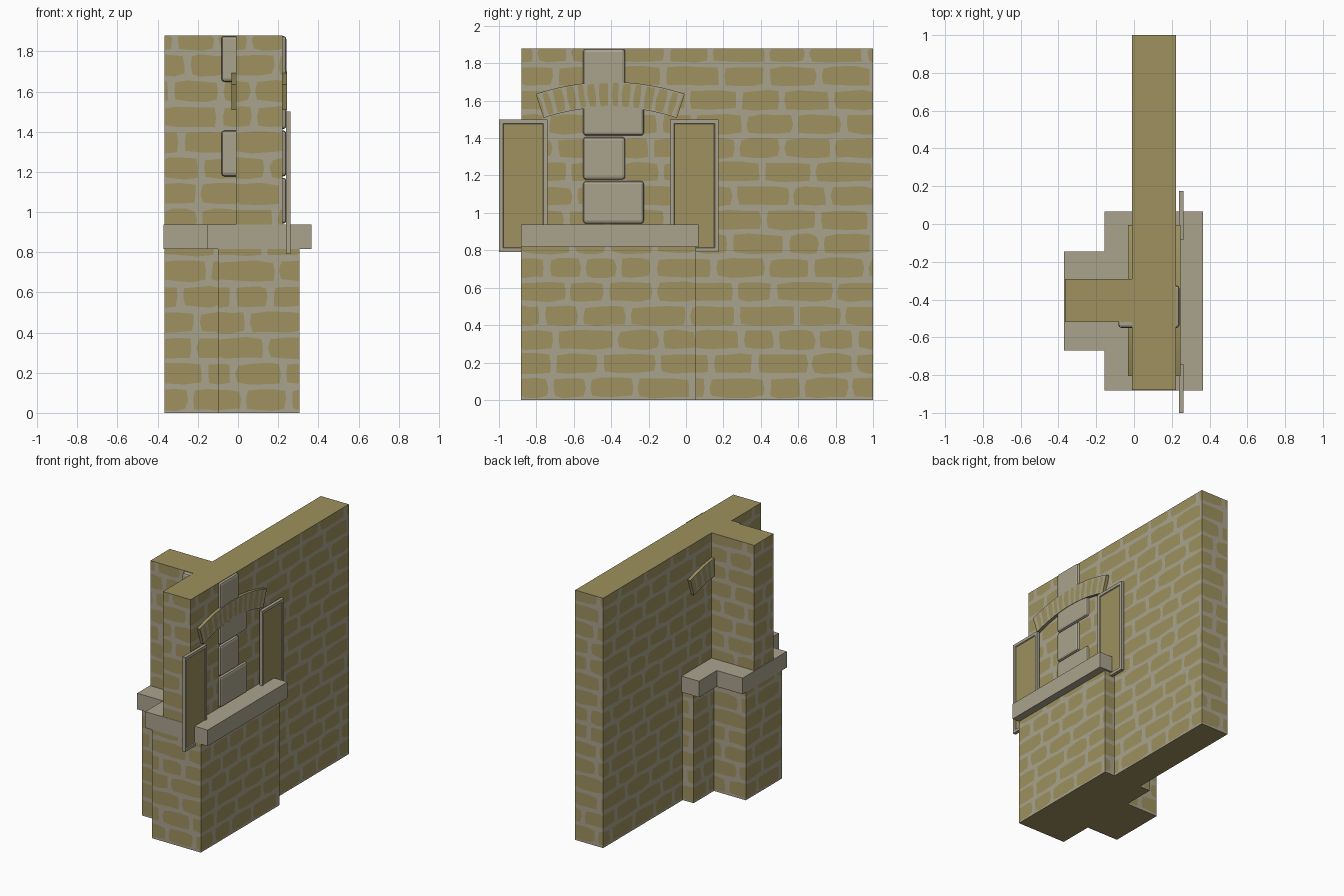
import bpy, bmesh, math, random

if "Cube" in bpy.data.objects:
    bpy.data.objects.remove(bpy.data.objects["Cube"])

random.seed(4)


def material(name, rgb):
    m = bpy.data.materials.new(name)
    m.diffuse_color = (*rgb, 1)
    m.use_nodes = True
    m.node_tree.nodes["Principled BSDF"].inputs["Base Color"].default_value = m.diffuse_color
    return m


MORTAR = material("grey_stone", (0.402, 0.366, 0.270))
BRICK = material("olive_brick", (0.342, 0.283, 0.112))


def finish(bm, name):
    bmesh.ops.remove_doubles(bm, verts=bm.verts, dist=1e-5)
    me = bpy.data.meshes.new(name)
    bm.to_mesh(me)
    bm.free()
    me.materials.append(MORTAR)   # slot 0
    me.materials.append(BRICK)    # slot 1
    ob = bpy.data.objects.new(name, me)
    bpy.context.collection.objects.link(ob)
    return ob


def add_face(bm, pts, mat):
    f = bm.faces.new([bm.verts.new(p) for p in pts])
    f.material_index = mat
    if f.calc_area() < 1e-7:
        bmesh.ops.delete(bm, geom=[f], context='FACES')


RING = [(0, 0), (1/3, 0), (2/3, 0), (1, 0), (1, .5),
        (1, 1), (2/3, 1), (1/3, 1), (0, 1), (0, .5)]


def brick_panel(bm, W, H, rows, lengths, gap_u, gap_v, fn):
    """Tile a W x H panel with uneven bricks cut flush into a mortar face."""
    for v0, v1 in rows:
        u = -random.uniform(0.1, 0.9) * lengths[0]
        while u < W:
            L = random.uniform(*lengths)
            outer, inner = [], []
            for a, b in RING:
                p, q = u + a * L, v0 + b * (v1 - v0)
                corner = a in (0, 1) and b in (0, 1)
                k = 1.5 if corner else 1.0
                du = gap_u * k * ((a == 0) - (a == 1))
                dv = gap_v * k * ((b == 0) - (b == 1))
                j = lambda g: random.uniform(-.4, .4) * g
                outer.append((p, q))
                inner.append((p + du + j(gap_u), q + dv + j(gap_v)))
            clamp = lambda c: fn(min(max(c[0], 0), W), min(max(c[1], 0), H))
            o, i = [clamp(c) for c in outer], [clamp(c) for c in inner]
            n = len(RING)
            for s in range(n):
                t = (s + 1) % n
                add_face(bm, (o[s], o[t], i[t], i[s]), 0)
            add_face(bm, i, 1)
            u += L


def brick_block(name, x0, x1, y0, y1, z0, z1):
    bm = bmesh.new()
    edges = [0.0] + [.13 + .128 * k for k in range(15)]
    rows = [(a - z0, b - z0) for a, b in zip(edges, edges[1:])
            if b > z0 + .005 and a < z1 - .005]
    X, Y, H = x1 - x0, y1 - y0, z1 - z0
    for W, fn in ((Y, lambda u, v: (x1, y0 + u, z0 + v)),
                  (Y, lambda u, v: (x0, y1 - u, z0 + v)),
                  (X, lambda u, v: (x0 + u, y0, z0 + v)),
                  (X, lambda u, v: (x1 - u, y1, z0 + v))):
        brick_panel(bm, W, H, rows, (.18, .33), .014, .013, fn)
    add_face(bm, [(x0, y0, z1), (x1, y0, z1), (x1, y1, z1), (x0, y1, z1)], 1)
    add_face(bm, [(x0, y0, z0), (x0, y1, z0), (x1, y1, z0), (x1, y0, z0)], 1)
    return finish(bm, name)


def box(bm, x0, x1, y0, y1, z0, z1):
    r = bmesh.ops.create_cube(bm, size=1)
    for v in r["verts"]:
        v.co = (x1 if v.co.x > 0 else x0, y1 if v.co.y > 0 else y0,
                z1 if v.co.z > 0 else z0)


# Masonry: long wall, buttress, and their wider plinths
brick_block("wall", -.01, .222, -.88, 1.0, 0, 1.88)
brick_block("buttress", -.365, -.01, -.52, -.29, .93, 1.88)
brick_block("wall_plinth", -.10, .307, -.881, .053, 0, .83)
brick_block("buttress_plinth", -.365, -.10, -.62, -.19, 0, .83)

# Stone ledge: T-shaped slab
plan = [(.365, -.882), (.365, .067), (-.155, .067), (-.155, -.145),
        (-.37, -.145), (-.37, -.67), (-.155, -.67), (-.155, -.882)]
bm = bmesh.new()
base = bm.faces.new([bm.verts.new((x, y, .817)) for x, y in plan])
ext = bmesh.ops.extrude_face_region(bm, geom=[base])
for e in ext["geom"]:
    if isinstance(e, bmesh.types.BMVert):
        e.co.z = .938
bmesh.ops.recalc_face_normals(bm, faces=bm.faces)
finish(bm, "ledge")

# Quoin stones: the same block turned a quarter at each course
for k in range(4):
    bm = bmesh.new()
    x0, y1 = (.015, -.225) if k % 2 == 0 else (-.083, -.325)
    z0 = .942 + k * .2355
    box(bm, x0, .241, -.55, y1, z0, z0 + .2285)
    ob = finish(bm, f"quoin_stone_{k + 1}")
    b = ob.modifiers.new("bevel", 'BEVEL')
    b.width, b.segments = .016, 2

# Segmental brick arch passing through the wall
R0, R1, CY, CZ = 1.128, 1.263, -.405, .437
T = math.radians(18.4)
XF, XB = .245, -.033
W, H = 2 * T * R1, R1 - R0


def polar(x, t, r):
    return (x, CY + r * math.sin(t), CZ + r * math.cos(t))


bm = bmesh.new()
brick_panel(bm, W, H, [(0, H)], (.055, .075), .009, .007,
            lambda u, v: polar(XF, -T + u / R1, R0 + v))
brick_panel(bm, W, H, [(0, H)], (.055, .075), .009, .007,
            lambda u, v: polar(XB, T - u / R1, R0 + v))
N = 20
for s in range(N):
    a, b = -T + 2 * T * s / N, -T + 2 * T * (s + 1) / N
    add_face(bm, [polar(XB, a, R1), polar(XF, a, R1),
                  polar(XF, b, R1), polar(XB, b, R1)], 1)
    add_face(bm, [polar(XB, a, R0), polar(XB, b, R0),
                  polar(XF, b, R0), polar(XF, a, R0)], 1)
add_face(bm, [polar(XB, -T, R0), polar(XF, -T, R0),
              polar(XF, -T, R1), polar(XB, -T, R1)], 1)
add_face(bm, [polar(XF, T, R0), polar(XB, T, R0),
              polar(XB, T, R1), polar(XF, T, R1)], 1)
finish(bm, "arch")

# Shutters: stone-coloured frame with recessed panel on both sides
for side, y0 in (("left", -1.0), ("right", -.085)):
    bm = bmesh.new()
    box(bm, .238, .262, y0, y0 + .26, .79, 1.5)
    bm.normal_update()
    panels = [f for f in bm.faces if abs(f.normal.x) > .9]
    bmesh.ops.inset_individual(bm, faces=panels, thickness=.03)
    bmesh.ops.inset_individual(bm, faces=panels, thickness=.005, depth=-.007)
    for f in panels:
        f.material_index = 1
    finish(bm, f"shutter_{side}")
